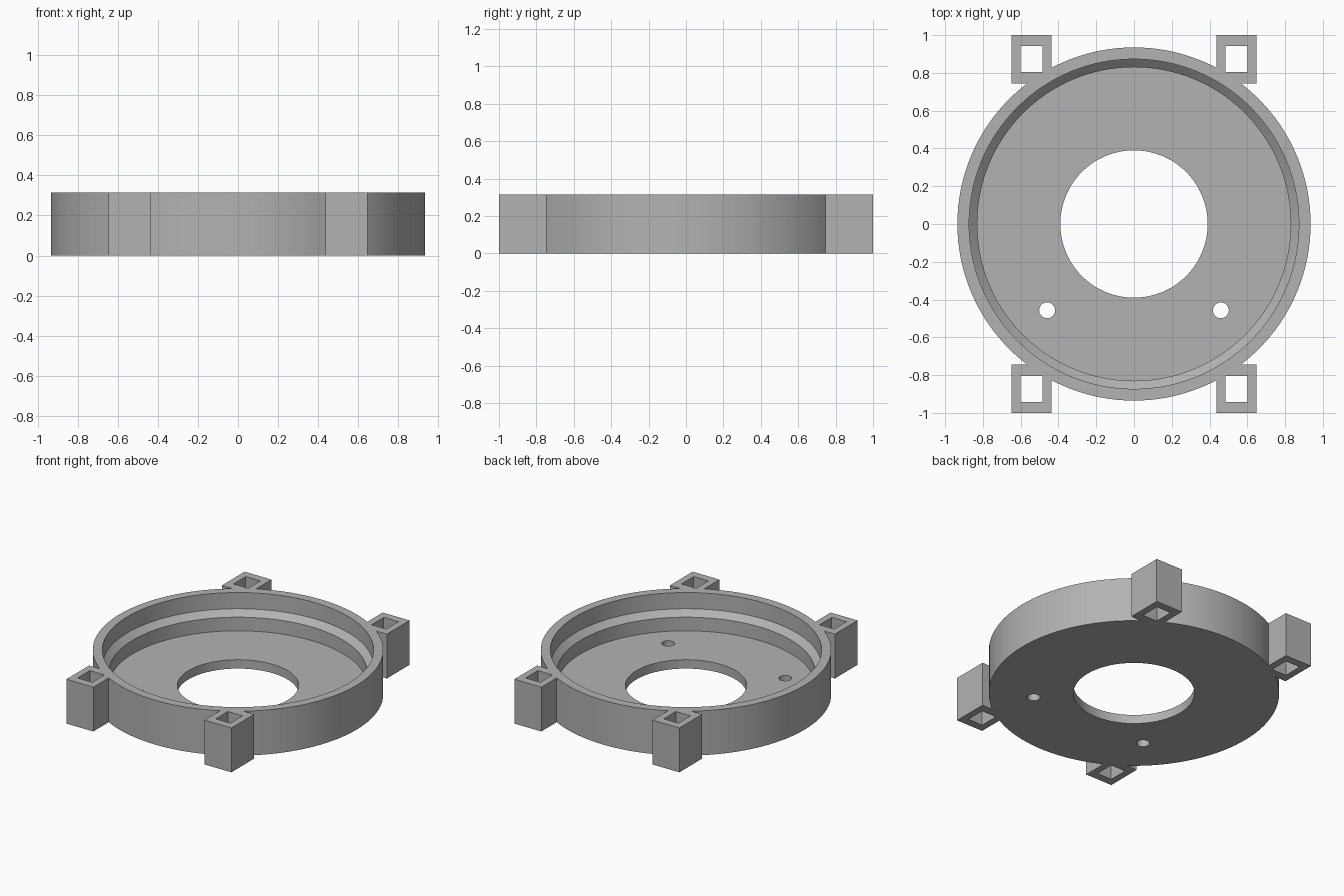
import bpy, bmesh
from math import cos, sin, tau

if "Cube" in bpy.data.objects:
    bpy.data.objects.remove(bpy.data.objects["Cube"], do_unlink=True)

HEIGHT, FLOOR = 0.315, 0.063
OVER = 0.05  # how far cutters reach past the surfaces

grey = bpy.data.materials.new("plain grey")
grey.use_nodes = True
grey.diffuse_color = (0.45, 0.45, 0.45, 1)
grey.node_tree.nodes["Principled BSDF"].inputs["Base Color"].default_value = grey.diffuse_color


def make_object(name, bm):
    bmesh.ops.recalc_face_normals(bm, faces=bm.faces)
    mesh = bpy.data.meshes.new(name)
    bm.to_mesh(mesh)
    bm.free()
    mesh.materials.append(grey)
    obj = bpy.data.objects.new(name, mesh)
    bpy.context.collection.objects.link(obj)
    return obj


def turned_solid(name, profile, centre=(0, 0), sides=128):
    """Closed solid of revolution from (radius, z) pairs, bottom to top."""
    bm = bmesh.new()
    rings = [[bm.verts.new((centre[0] + r * cos(tau * i / sides),
                            centre[1] + r * sin(tau * i / sides), z))
              for i in range(sides)] for r, z in profile]
    for low, high in zip(rings, rings[1:]):
        for i in range(sides):
            j = (i + 1) % sides
            bm.faces.new((low[i], low[j], high[j], high[i]))
    bm.faces.new(rings[0])
    bm.faces.new(rings[-1])
    return make_object(name, bm)


def block(name, x0, x1, y0, y1, z0, z1):
    bm = bmesh.new()
    bmesh.ops.create_cube(bm, size=1)
    for v in bm.verts:
        v.co = (x1 if v.co.x > 0 else x0, y1 if v.co.y > 0 else y0, z1 if v.co.z > 0 else z0)
    return make_object(name, bm)


def combine(target, tool, operation):
    mod = target.modifiers.new(operation.lower(), "BOOLEAN")
    mod.operation, mod.solver, mod.object = operation, "EXACT", tool
    bpy.context.view_layer.objects.active = target
    bpy.ops.object.modifier_apply(modifier=mod.name)
    bpy.data.objects.remove(tool, do_unlink=True)


# Round housing with four square lugs
housing = turned_solid("round_housing", [(0.935, 0), (0.935, HEIGHT)])
corners = [(sx, sy) for sx in (-1, 1) for sy in (-1, 1)]
for sx, sy in corners:
    lug = block("lug", *sorted((sx * 0.437, sx * 0.648)),
                *sorted((sy * 0.745, sy)), 0, HEIGHT)
    combine(housing, lug, "UNION")

# Stepped recess with a sloping shoulder
recess = turned_solid("recess_cutter", [(0.83, FLOOR), (0.83, 0.16), (0.873, 0.2),
                                        (0.873, HEIGHT + OVER)])
combine(housing, recess, "DIFFERENCE")

# Central opening and two screw holes through the floor
for x, y, r, sides in ((0, 0, 0.39, 128), (-0.46, -0.457, 0.042, 32), (0.46, -0.457, 0.042, 32)):
    hole = turned_solid("hole_cutter", [(r, -OVER), (r, FLOOR + OVER)], (x, y), sides)
    combine(housing, hole, "DIFFERENCE")

# Rectangular sockets through the lugs
for sx, sy in corners:
    socket = block("socket_cutter", *sorted((sx * 0.485, sx * 0.6)),
                   *sorted((sy * 0.806, sy * 0.943)), -OVER, HEIGHT + OVER)
    combine(housing, socket, "DIFFERENCE")

# Smooth the turned walls, keep the edges crisp
bpy.ops.object.select_all(action="DESELECT")
housing.select_set(True)
bpy.context.view_layer.objects.active = housing
bpy.ops.object.shade_smooth_by_angle(angle=0.5)
